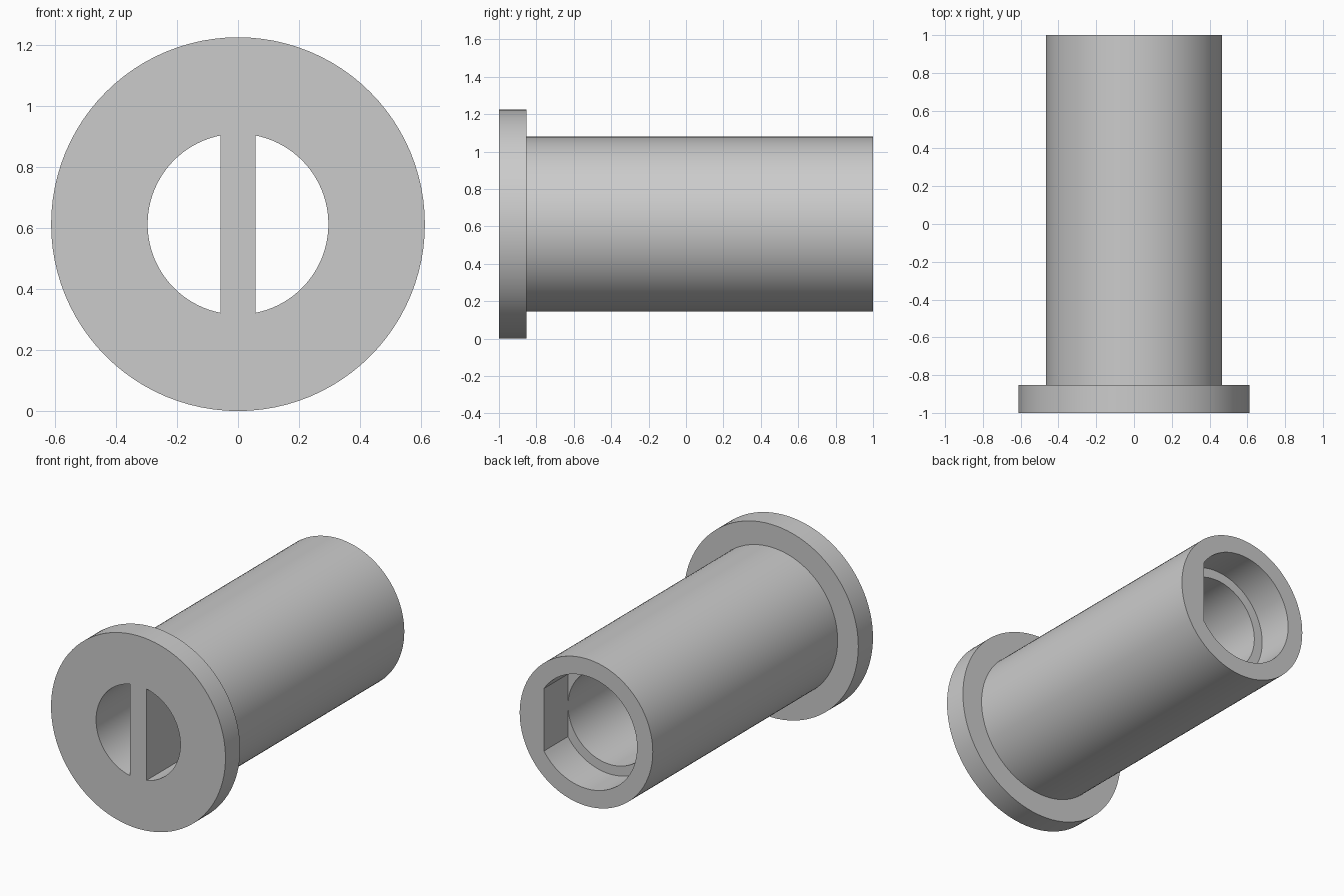
import bpy, bmesh
from math import sin, cos, pi, radians, asin

cube = bpy.data.objects.get("Cube")
if cube:
    bpy.data.objects.remove(cube)

SEGMENTS = 96
FLANGE_R, BARREL_R, BORE_R, SOCKET_R = 0.612, 0.467, 0.296, 0.357
FLAT_X = SOCKET_R * cos(radians(33.75))   # flat side of the socket
FRONT, FLANGE_BACK, SOCKET_FLOOR, BACK = -1.0, -0.853, 0.76, 1.0
AXIS_Z = FLANGE_R

grey = bpy.data.materials.new("grey metal")
grey.use_nodes = True
colour = (0.6, 0.6, 0.6, 1)
grey.diffuse_color = colour
grey.node_tree.nodes["Principled BSDF"].inputs["Base Color"].default_value = colour


def add_object(name, bm):
    bmesh.ops.recalc_face_normals(bm, faces=bm.faces)
    mesh = bpy.data.meshes.new(name)
    bm.to_mesh(mesh)
    bm.free()
    mesh.materials.append(grey)
    obj = bpy.data.objects.new(name, mesh)
    bpy.context.collection.objects.link(obj)
    bpy.ops.object.select_all(action='DESELECT')
    obj.select_set(True)
    bpy.context.view_layer.objects.active = obj
    bpy.ops.object.shade_smooth_by_angle(angle=radians(25))
    return obj


def ring(bm, y, radius, flat=9.0):
    """Circle around the y axis, cut straight at x = flat."""
    angles = [2 * pi * i / SEGMENTS for i in range(SEGMENTS)]
    return [bm.verts.new((min(flat, radius * cos(a)), y, AXIS_Z + radius * sin(a)))
            for a in angles]


# Flanged sleeve: closed skin running outside, then back through the bore
bm = bmesh.new()
rings = [ring(bm, FRONT, BORE_R),
         ring(bm, FRONT, FLANGE_R),
         ring(bm, FLANGE_BACK, FLANGE_R),
         ring(bm, FLANGE_BACK, BARREL_R),
         ring(bm, BACK, BARREL_R),
         ring(bm, BACK, SOCKET_R, FLAT_X),
         ring(bm, SOCKET_FLOOR, SOCKET_R, FLAT_X),
         ring(bm, SOCKET_FLOOR, BORE_R)]
for k, a in enumerate(rings):
    b = rings[(k + 1) % len(rings)]
    for i in range(SEGMENTS):
        j = (i + 1) % SEGMENTS
        bm.faces.new((a[i], a[j], b[j], b[i]))
add_object("flanged_sleeve", bm)

# Divider bar across the front opening, ends rounded to meet the bore
bm = bmesh.new()
half_angle = asin(0.057 / BORE_R)
outline = []
for middle in (pi / 2, -pi / 2):
    for step in range(-3, 4):
        a = middle + half_angle * step / 3
        outline.append(bm.verts.new((BORE_R * cos(a), FRONT, AXIS_Z + BORE_R * sin(a))))
face = bm.faces.new(outline)
result = bmesh.ops.extrude_face_region(bm, geom=[face], use_keep_orig=True)
back_verts = [v for v in result["geom"] if isinstance(v, bmesh.types.BMVert)]
bmesh.ops.translate(bm, verts=back_verts, vec=(0, 0.6, 0))
add_object("divider_bar", bm)
